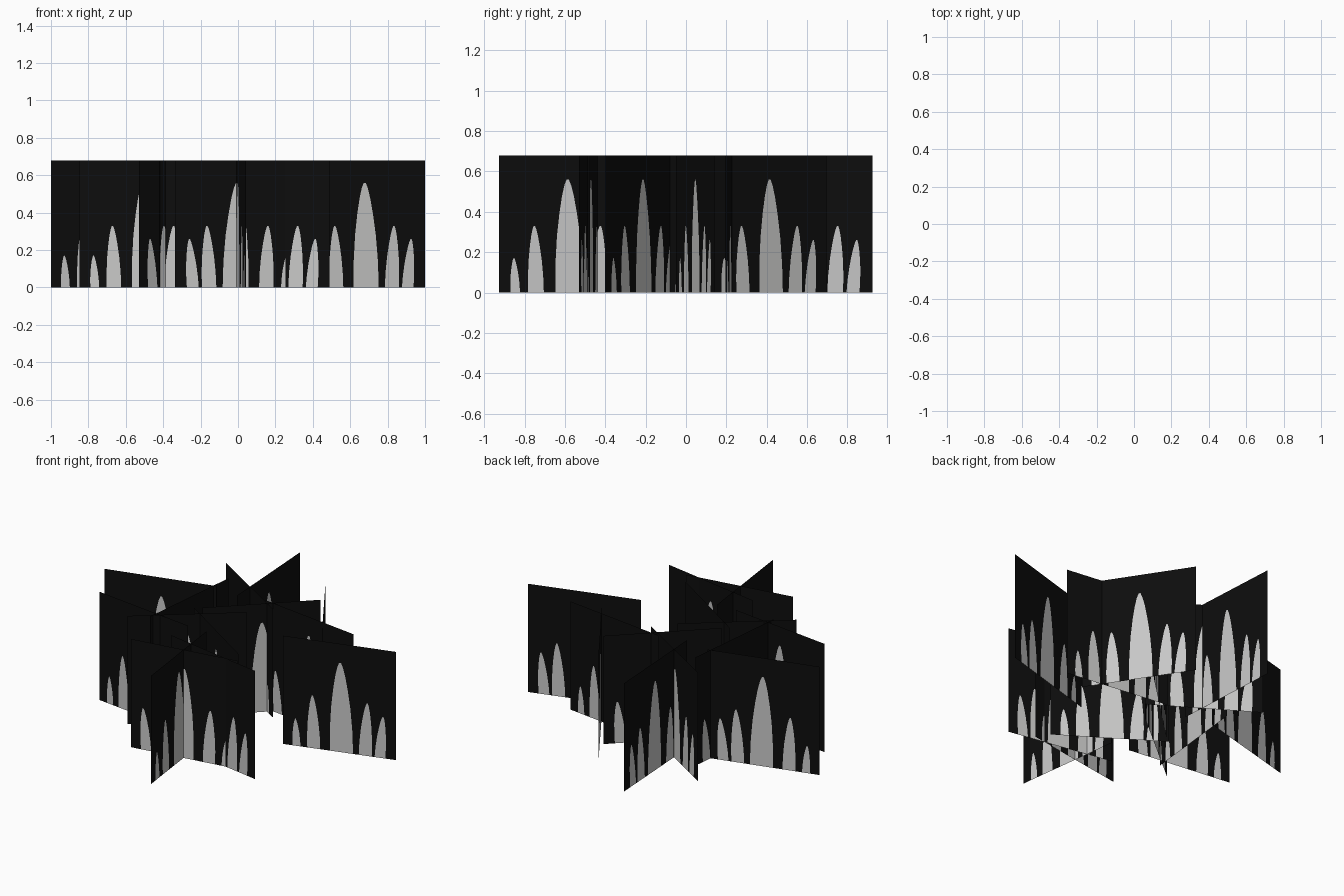
import bpy, bmesh, math

if "Cube" in bpy.data.objects:
    bpy.data.objects.remove(bpy.data.objects["Cube"])

SIZE = 0.68  # every card is a square of this side


def material(name, c):
    m = bpy.data.materials.new(name)
    m.diffuse_color = (*c, 1)
    m.use_nodes = True
    m.node_tree.nodes["Principled BSDF"].inputs["Base Color"].default_value = m.diffuse_color
    return m


BLACK = material("card black", (0.004, 0.004, 0.004))
GREY = material("blade grey", (0.58, 0.58, 0.575))

# blades on one card: base left, base right, tip (fractions of width), height
BLADES = [
    (0.085, 0.155, 0.110, 0.17),
    (0.215, 0.330, 0.260, 0.33),
    (0.415, 0.620, 0.505, 0.56),
    (0.670, 0.785, 0.745, 0.33),
    (0.810, 0.905, 0.885, 0.26),
]
# blade outline: height fraction, width fraction
TAPER = [(0, 1), (0.25, 0.97), (0.5, 0.83), (0.7, 0.63), (0.85, 0.43), (0.95, 0.24), (1, 0.08)]


def blade_outline(left, right, tip, height):
    mid, half = (left + right) / 2, (right - left) / 2
    rows = [(mid + (tip - mid) * t, half * w, t * height) for t, w in TAPER]
    up = [((c - h) * SIZE, z) for c, h, z in rows]
    down = [((c + h) * SIZE, z) for c, h, z in reversed(rows)]
    return up + down


def card_mesh():
    """Flat square whose blades are cut faces rising from the lower edge."""
    bm = bmesh.new()
    half = SIZE / 2
    vert = lambda u, z: bm.verts.new((u - half, 0, z))
    border = [vert(0, 0)]
    for spec in BLADES:
        outline = [vert(u, z) for u, z in blade_outline(*spec)]
        bm.faces.new(list(reversed(outline))).material_index = 1
        border += outline
    border += [vert(SIZE, 0), vert(SIZE, SIZE), vert(0, SIZE)]
    bm.faces.new(border).material_index = 0
    me = bpy.data.meshes.new("grass_card")
    bm.to_mesh(me)
    bm.free()
    me.materials.append(BLACK)
    me.materials.append(GREY)
    return me


# card placement: start point to end point on the ground
CARDS = [
    ((0.348, -0.05), (1.0, 0.14)),
    ((-1.0, 0.105), (-0.345, 0.28)),
    ((0.095, 0.21), (-0.483, 0.569)),
    ((-0.177, 0.245), (-0.217, 0.924)),
    ((0.043, -0.927), (-0.043, -0.252)),
    ((-0.18, -0.41), (0.49, -0.53)),
    ((0.334, -0.475), (-0.337, -0.583)),
    ((-0.847, -0.165), (-0.172, -0.25)),
    ((-0.005, 0.09), (-0.53, -0.34)),
    ((0.495, 0.127), (0.122, 0.696)),
    ((0.664, 0.196), (-0.01, 0.285)),
    ((-0.245, -0.005), (0.245, 0.468)),
    ((0.285, -0.40), (-0.285, -0.03)),
    ((-0.42, -0.27), (-0.35, 0.405)),
]

mesh = card_mesh()
for i, ((x0, y0), (x1, y1)) in enumerate(CARDS, 1):
    ob = bpy.data.objects.new(f"grass_card_{i}", mesh)
    ob.location = ((x0 + x1) / 2, (y0 + y1) / 2, 0)
    ob.rotation_euler.z = math.atan2(y1 - y0, x1 - x0)
    bpy.context.collection.objects.link(ob)
